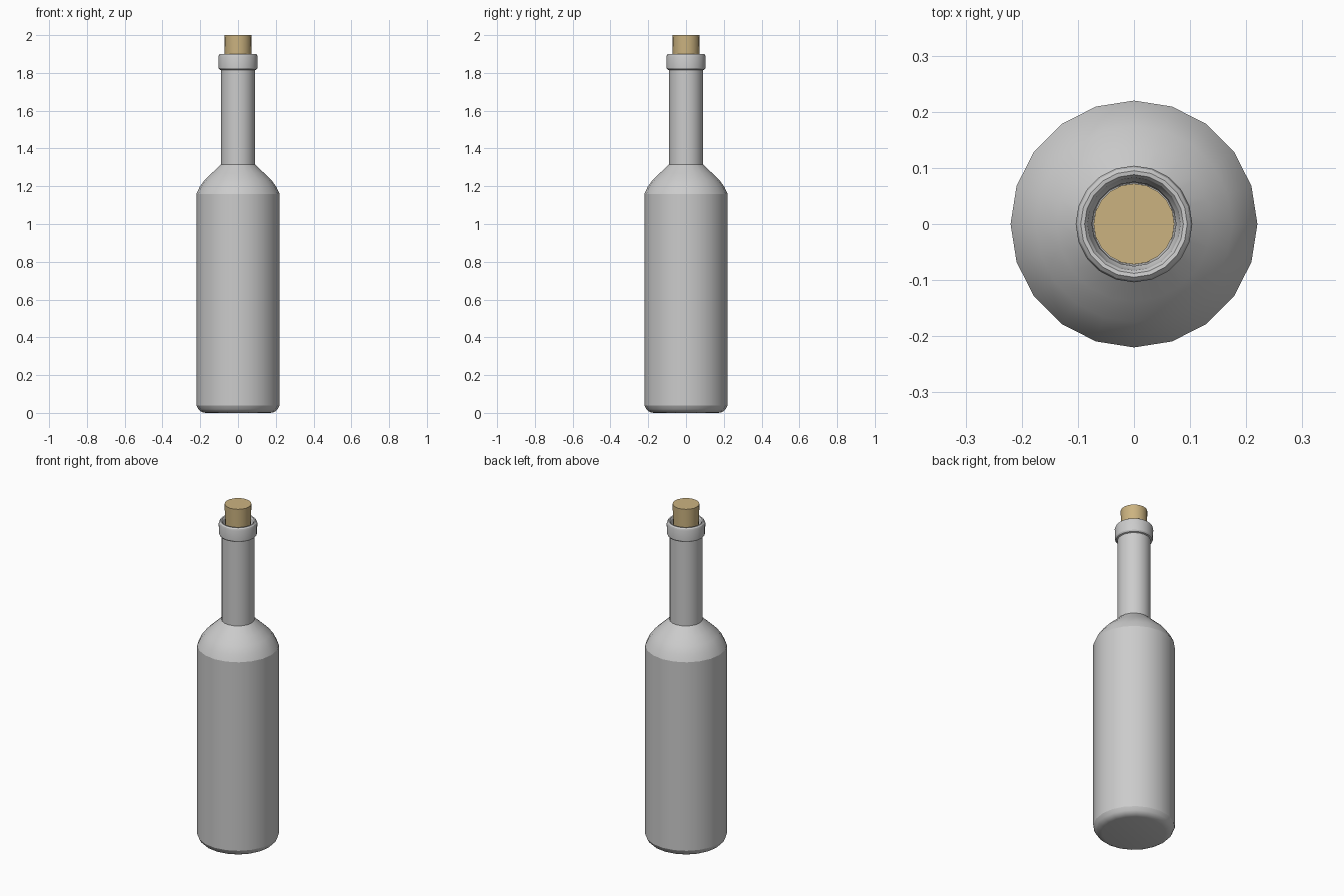
import bpy, bmesh, math

if "Cube" in bpy.data.objects:
    bpy.data.objects.remove(bpy.data.objects["Cube"])

SIDES = 20


def material(name, rgb):
    m = bpy.data.materials.new(name)
    m.diffuse_color = (*rgb, 1.0)
    m.use_nodes = True
    m.node_tree.nodes["Principled BSDF"].inputs["Base Color"].default_value = m.diffuse_color
    return m


def lathe(name, profile, mat, angle):
    """Turn an (r, z) profile, listed from bottom to top, around z and cap both ends."""
    bm = bmesh.new()
    rings = []
    for r, z in profile:
        rings.append([bm.verts.new((r * math.cos(math.tau * i / SIDES),
                                    r * math.sin(math.tau * i / SIDES), z))
                      for i in range(SIDES)])
    for a, b in zip(rings, rings[1:]):
        for i in range(SIDES):
            j = (i + 1) % SIDES
            bm.faces.new((a[i], a[j], b[j], b[i]))
    bm.faces.new(list(reversed(rings[0])))
    bm.faces.new(rings[-1])
    mesh = bpy.data.meshes.new(name)
    bm.to_mesh(mesh)
    bm.free()
    mesh.materials.append(mat)
    ob = bpy.data.objects.new(name, mesh)
    bpy.context.collection.objects.link(ob)
    bpy.ops.object.select_all(action='DESELECT')
    ob.select_set(True)
    bpy.context.view_layer.objects.active = ob
    bpy.ops.object.shade_smooth_by_angle(angle=math.radians(angle))
    return ob


glass = material("grey_glass", (0.6, 0.6, 0.6))
cork_mat = material("cork_tan", (0.6, 0.45, 0.216))

# Bottle: rounded base, body, shoulder, neck, lip and the inside of the mouth
lathe("bottle", [
    (0.172, 0.0), (0.187, 0.003), (0.20, 0.010), (0.21, 0.020), (0.22, 0.040),
    (0.22, 1.160), (0.203, 1.197), (0.175, 1.235), (0.138, 1.270), (0.09, 1.315),
    (0.09, 1.815), (0.098, 1.818), (0.103, 1.826), (0.104, 1.885),
    (0.101, 1.895), (0.095, 1.901), (0.088, 1.900), (0.083, 1.893),
    (0.080, 1.875), (0.075, 1.865), (0.073, 1.75),
], glass, 23)

# Cork stopper standing out of the mouth
lathe("cork", [(0.068, 1.76), (0.072, 2.0)], cork_mat, 30)
